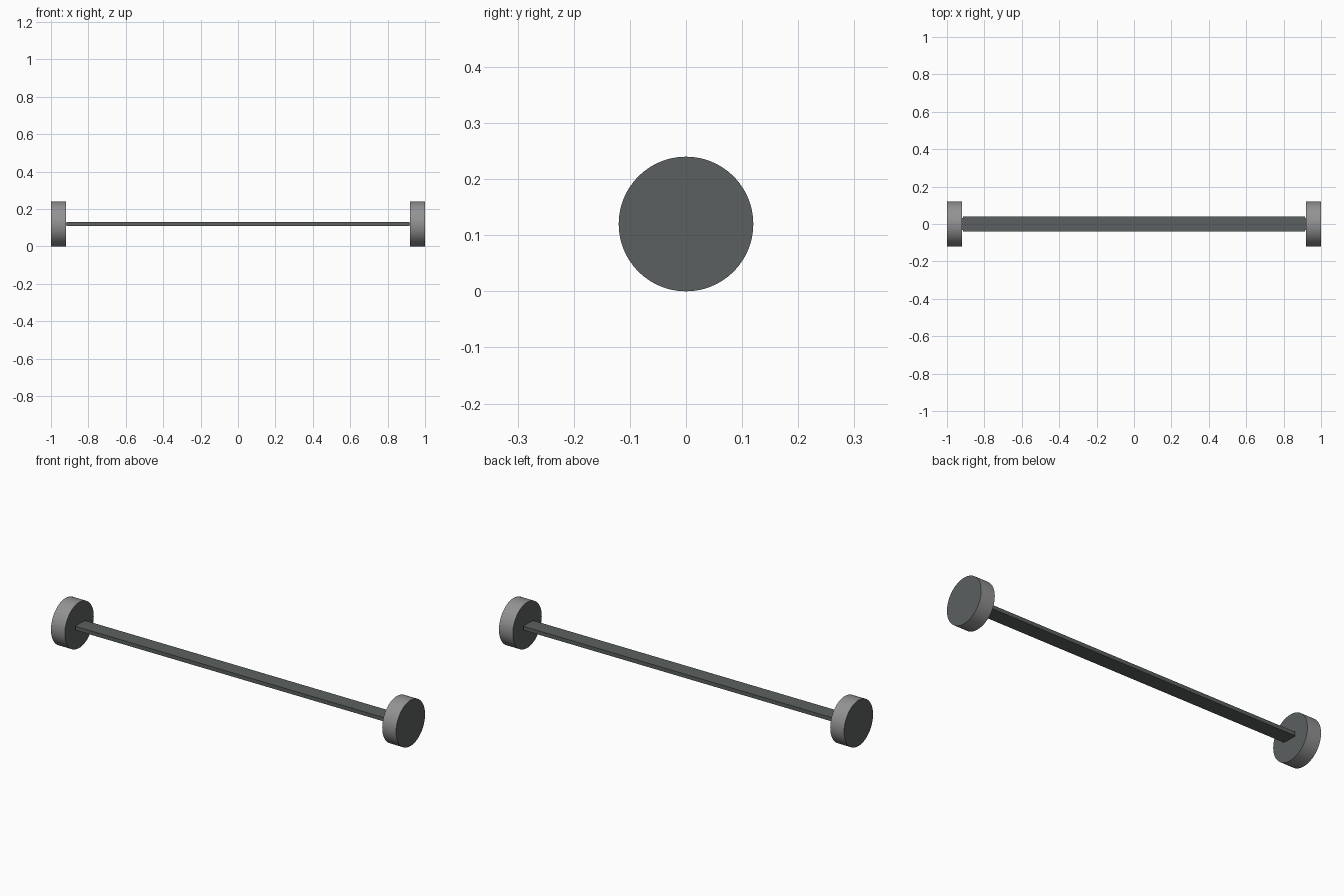
import bpy, bmesh, math
from mathutils import Matrix

if "Cube" in bpy.data.objects:
    bpy.data.objects.remove(bpy.data.objects["Cube"])


def material(name, rgb):
    m = bpy.data.materials.new(name)
    m.diffuse_color = (*rgb, 1)
    m.use_nodes = True
    m.node_tree.nodes["Principled BSDF"].inputs["Base Color"].default_value = m.diffuse_color
    return m


DARK = material("dark grey", (0.105, 0.117, 0.115))
RIM = material("mid grey", (0.29, 0.29, 0.295))
R, ZC = 0.12, 0.12


def finish(bm, name, mats):
    me = bpy.data.meshes.new(name)
    bm.to_mesh(me)
    bm.free()
    for m in mats:
        me.materials.append(m)
    ob = bpy.data.objects.new(name, me)
    bpy.context.collection.objects.link(ob)
    return ob


def box(name, x0, x1, hy, hz):
    bm = bmesh.new()
    mat = Matrix.Translation(((x0 + x1) / 2, 0, ZC)) @ Matrix.Diagonal((x1 - x0, 2 * hy, 2 * hz, 1))
    bmesh.ops.create_cube(bm, size=1, matrix=mat)
    return finish(bm, name, [DARK])


# Flat bar joining the two discs
box("bar", -0.914, 0.914, 0.04, 0.01)

for side, s in (("left", -1), ("right", 1)):
    # End disc: lighter rim, dark flat faces
    bm = bmesh.new()
    mat = Matrix.Translation((s * 0.96, 0, ZC)) @ Matrix.Rotation(math.pi / 2, 4, 'Y')
    bmesh.ops.create_cone(bm, cap_ends=True, segments=64, radius1=R, radius2=R, depth=0.08, matrix=mat)
    for f in bm.faces:
        cap = len(f.verts) > 4
        f.material_index = 0 if cap else 1
        f.smooth = not cap
    for e in bm.edges:
        e.smooth = all(len(f.verts) == 4 for f in e.link_faces)
    finish(bm, side + "_disc", [DARK, RIM])
    # Narrow tenon between bar and disc
    box(side + "_tenon", *sorted((s * 0.91, s * 0.925)), 0.032, 0.007)
